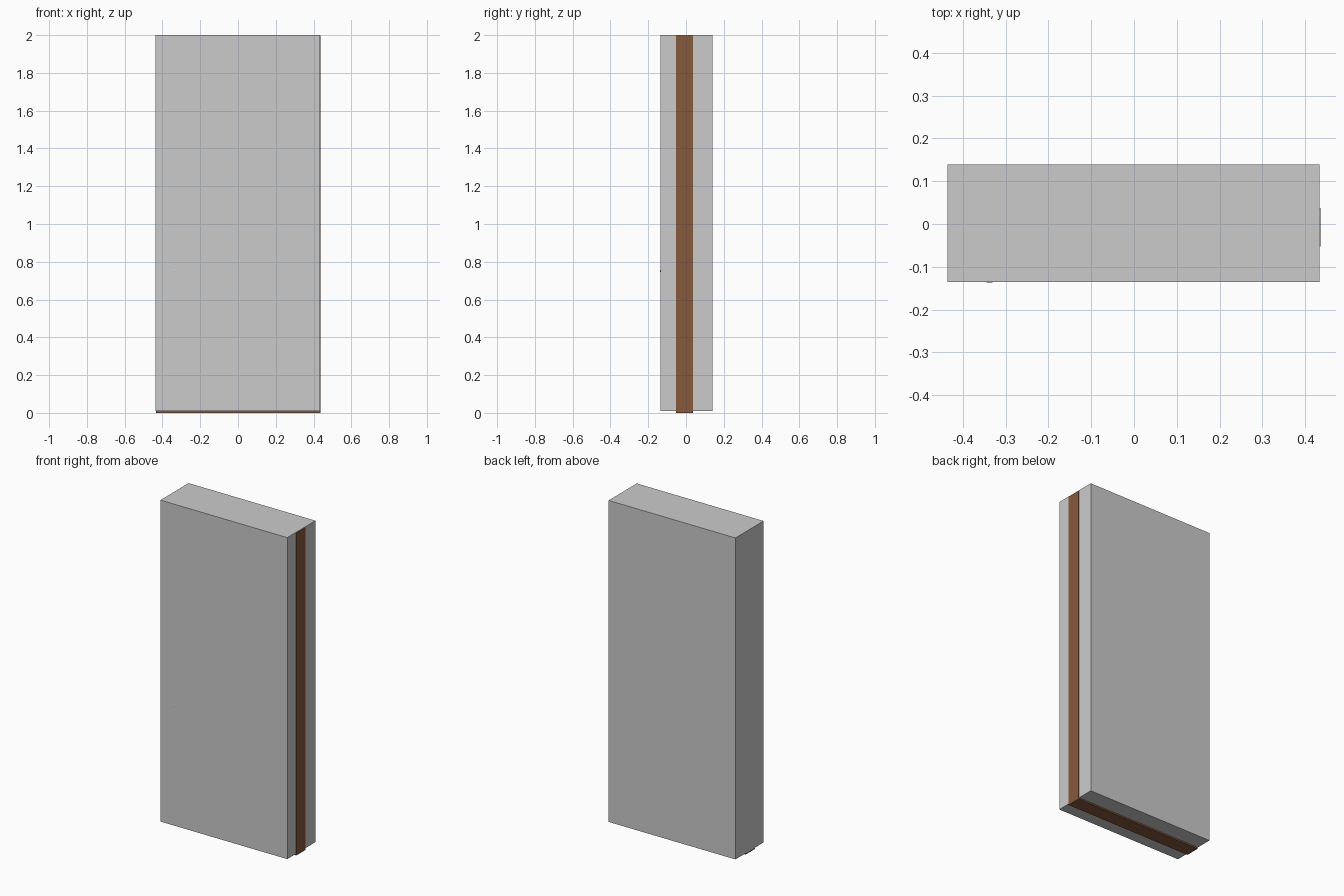
import bpy, bmesh
from math import radians
from mathutils import Matrix

if "Cube" in bpy.data.objects:
    bpy.data.objects.remove(bpy.data.objects["Cube"])


def material(name, color):
    m = bpy.data.materials.new(name)
    m.diffuse_color = color
    m.use_nodes = True
    m.node_tree.nodes["Principled BSDF"].inputs["Base Color"].default_value = m.diffuse_color
    return m


def add_object(name, bm, mat=None):
    me = bpy.data.meshes.new(name)
    bm.to_mesh(me)
    bm.free()
    ob = bpy.data.objects.new(name, me)
    bpy.context.collection.objects.link(ob)
    if mat:
        me.materials.append(mat)
    return ob


def box(name, lo, hi, mat=None):
    bm = bmesh.new()
    size = [b - a for a, b in zip(lo, hi)]
    mid = [(a + b) / 2 for a, b in zip(lo, hi)]
    bmesh.ops.create_cube(bm, size=1, matrix=Matrix.Translation(mid) @ Matrix.Diagonal((*size, 1)))
    return add_object(name, bm, mat)


brown = material("brown_wood", (0.24, 0.10, 0.045, 1))

# Grey outer block
box("outer_block", (-0.436, -0.136, 0.009), (0.433, 0.139, 2.0))

# Brown door leaf, showing just past the right side and bottom of the block
box("door_leaf", (-0.435, -0.052, 0.0), (0.436, 0.037, 1.997), brown)

# Door knobs on both faces; only the front tip breaks the surface
leaf_y = -0.0075
for name, side in (("front_knob", -1), ("back_knob", 1)):
    bm = bmesh.new()
    bmesh.ops.create_uvsphere(bm, u_segments=24, v_segments=12, radius=0.035,
                              matrix=Matrix.Translation((-0.338, leaf_y + side * 0.0945, 0.752))
                              @ Matrix.Rotation(radians(90), 4, "X"))
    bmesh.ops.scale(bm, vec=(1, 1, 1), verts=bm.verts)
    for f in bm.faces:
        f.smooth = True
    add_object(name, bm)
